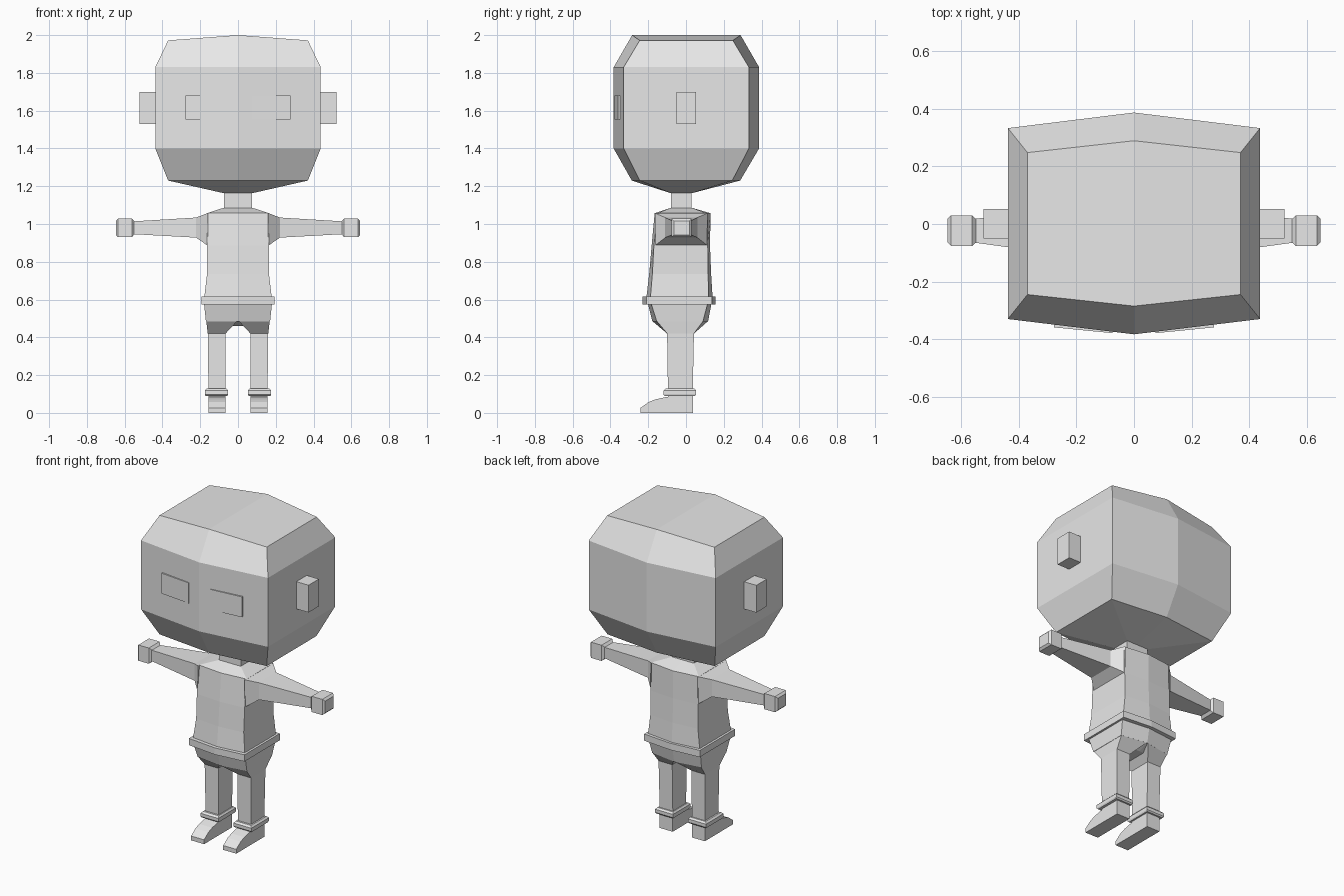
import bpy, bmesh

cube = bpy.data.objects.get("Cube")
if cube:
    bpy.data.objects.remove(cube, do_unlink=True)

grey = bpy.data.materials.new("plain grey")
grey.use_nodes = True
grey.diffuse_color = (0.8, 0.8, 0.8, 1)
bsdf = next(n for n in grey.node_tree.nodes if n.type == 'BSDF_PRINCIPLED')
bsdf.inputs["Base Color"].default_value = (0.8, 0.8, 0.8, 1)


def loft(name, rings, mirror=False):
    """Skin a stack of rings with equal point counts and cap both ends."""
    bm = bmesh.new()
    loops = [[bm.verts.new(p) for p in ring] for ring in rings]
    n = len(loops[0])
    for a, b in zip(loops, loops[1:]):
        for i in range(n):
            j = (i + 1) % n
            bm.faces.new((a[i], a[j], b[j], b[i]))
    for end in (loops[0], loops[-1]):
        if n == 6:  # fold the cap along the centre line
            bm.faces.new((end[5], end[0], end[1], end[2]))
            bm.faces.new((end[2], end[3], end[4], end[5]))
        else:
            bm.faces.new(end)
    bmesh.ops.recalc_face_normals(bm, faces=bm.faces)
    mesh = bpy.data.meshes.new(name)
    bm.to_mesh(mesh)
    bm.free()
    mesh.materials.append(grey)
    obj = bpy.data.objects.new(name, mesh)
    bpy.context.collection.objects.link(obj)
    if mirror:
        obj.modifiers.new("Mirror", 'MIRROR').use_axis[0] = True
    return obj


def hexa(z, x, side, centre, zc=None):
    """Six-point ring with ridges at the middle of the front and back."""
    zc = z if zc is None else zc
    (sf, sb), (cf, cb) = side, centre
    return [(x, sf, z), (x, sb, z), (0, cb, zc),
            (-x, sb, z), (-x, sf, z), (0, cf, zc)]


def rect_z(z, x0, x1, y0, y1):
    return [(x0, y0, z), (x1, y0, z), (x1, y1, z), (x0, y1, z)]


def rect_x(x, y0, y1, z0, z1):
    return [(x, y0, z0), (x, y1, z0), (x, y1, z1), (x, y0, z1)]


# Head
loft("head", [
    hexa(1.163, 0.075, (-0.08, 0.03), (-0.08, 0.03)),
    hexa(1.23, 0.37, (-0.245, 0.245), (-0.287, 0.287)),
    hexa(1.40, 0.438, (-0.33, 0.333), (-0.383, 0.387)),
    hexa(1.83, 0.438, (-0.33, 0.333), (-0.383, 0.387)),
    hexa(1.972, 0.37, (-0.245, 0.248), (-0.285, 0.289), 2.0),
])
loft("ears", [rect_x(0.43, -0.05, 0.052, 1.53, 1.70),
              rect_x(0.522, -0.05, 0.052, 1.53, 1.70)], True)

# Eye plates, slightly tilted against the face
loft("eyes", [[(0.075, -0.379, z), (0.278, -0.359, z),
               (0.278, -0.349, z), (0.075, -0.369, z)]
              for z in (1.553, 1.68)], True)

# Neck and torso
loft("neck", [rect_z(z, -0.075, 0.075, -0.08, 0.03) for z in (1.07, 1.175)])
loft("torso", [
    hexa(0.59, 0.181, (-0.19, 0.12), (-0.212, 0.142)),
    hexa(0.735, 0.164, (-0.178, 0.117), (-0.195, 0.133)),
    hexa(0.885, 0.165, (-0.17, 0.115), (-0.182, 0.127)),
    hexa(1.057, 0.165, (-0.15, 0.11), (-0.166, 0.13)),
    hexa(1.086, 0.075, (-0.08, 0.03), (-0.08, 0.03)),
])

# Arms and hands
loft("arms", [
    rect_x(0.16, -0.165, 0.115, 0.885, 1.058),
    rect_x(0.222, -0.11, 0.06, 0.928, 1.034),
    rect_x(0.552, -0.065, 0.018, 0.946, 1.014),
], True)
loft("hands", [
    rect_x(0.548, -0.063, 0.016, 0.946, 1.014),
    rect_x(0.562, -0.076, 0.03, 0.93, 1.028),
    rect_x(0.635, -0.076, 0.03, 0.93, 1.028),
    rect_x(0.647, -0.064, 0.018, 0.942, 1.016),
], True)

# Belt and hips
loft("belt", [hexa(z, 0.192, (-0.21, 0.138), (-0.23, 0.155))
              for z in (0.573, 0.615)])
loft("hips", [
    hexa(0.485, 0.17, (-0.155, 0.09), (-0.178, 0.117)),
    hexa(0.58, 0.18, (-0.185, 0.115), (-0.202, 0.135)),
])
loft("crotch", [
    hexa(0.46, 0.036, (-0.1, 0.05), (-0.1, 0.05)),
    hexa(0.487, 0.1, (-0.162, 0.1), (-0.177, 0.115)),
])

# Legs flare out into the hips
loft("legs", [
    rect_z(0.08, 0.066, 0.156, -0.095, 0.035),
    rect_z(0.42, 0.066, 0.16, -0.1, 0.042),
    [(0.005, -0.177, 0.485), (0.168, -0.154, 0.485),
     (0.168, 0.09, 0.485), (0.005, 0.116, 0.485)],
], True)

# Ankle cuffs
loft("ankle_cuffs", [
    rect_z(0.09, 0.056, 0.172, -0.112, 0.048),
    rect_z(0.098, 0.052, 0.176, -0.12, 0.054),
    rect_z(0.118, 0.052, 0.176, -0.12, 0.054),
    rect_z(0.128, 0.06, 0.166, -0.108, 0.044),
], True)

# Feet from a side profile
foot = [(0.037, 0), (0.037, 0.095), (-0.1, 0.085), (-0.16, 0.072),
        (-0.197, 0.058), (-0.24, 0.027), (-0.24, 0)]
loft("feet", [[(x, y, z) for y, z in foot] for x in (0.066, 0.156)], True)
